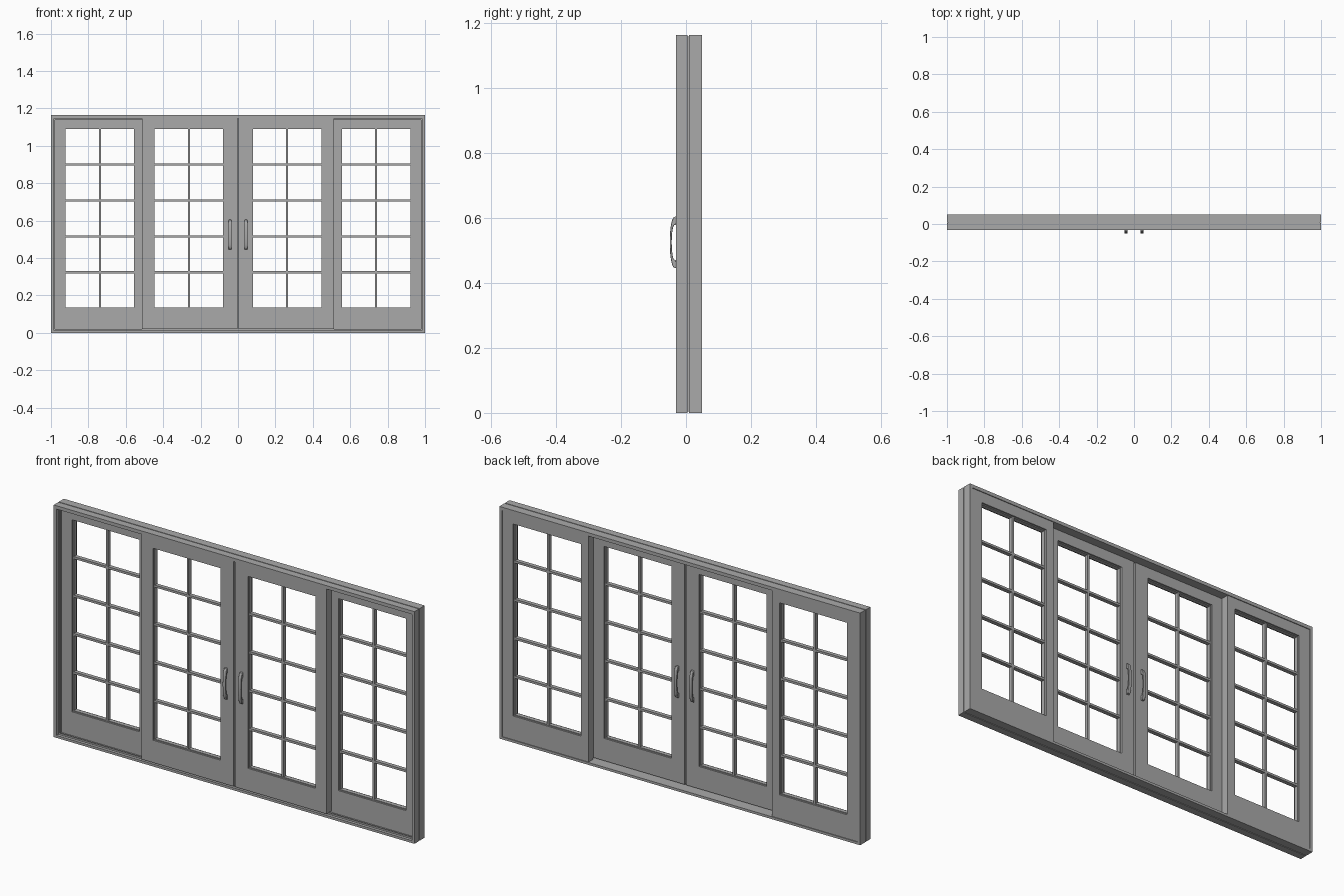
import bpy, bmesh, math

cube = bpy.data.objects.get("Cube")
if cube:
    bpy.data.objects.remove(cube, do_unlink=True)


def material(name, value):
    m = bpy.data.materials.new(name)
    m.use_nodes = True
    col = (value, value, value, 1)
    m.diffuse_color = col
    m.node_tree.nodes["Principled BSDF"].inputs["Base Color"].default_value = col
    return m


GREY = material("mid grey", 0.4)


def finish(name, bm):
    bmesh.ops.recalc_face_normals(bm, faces=bm.faces[:])
    me = bpy.data.meshes.new(name)
    bm.to_mesh(me)
    bm.free()
    me.materials.append(GREY)
    ob = bpy.data.objects.new(name, me)
    bpy.context.collection.objects.link(ob)
    return ob


def add_box(bm, x0, x1, y0, y1, z0, z1):
    res = bmesh.ops.create_cube(bm, size=1)
    for v in res["verts"]:
        v.co = ((x0 + x1) / 2 + v.co.x * (x1 - x0),
                (y0 + y1) / 2 + v.co.y * (y1 - y0),
                (z0 + z1) / 2 + v.co.z * (z1 - z0))


def add_ring(bm, outer, inner, y0, y1):
    """Rectangular frame; outer and inner are (x0, x1, z0, z1)."""
    loops = []
    for (x0, x1, z0, z1), y in ((outer, y0), (inner, y0), (inner, y1), (outer, y1)):
        corners = ((x0, z0), (x1, z0), (x1, z1), (x0, z1))
        loops.append([bm.verts.new((x, y, z)) for x, z in corners])
    for i in range(4):
        a, b = loops[i], loops[(i + 1) % 4]
        for j in range(4):
            k = (j + 1) % 4
            bm.faces.new((a[j], a[k], b[k], b[j]))


def box(name, *dims):
    bm = bmesh.new()
    add_box(bm, *dims)
    return finish(name, bm)


def ring(name, *args):
    bm = bmesh.new()
    add_ring(bm, *args)
    return finish(name, bm)


# Outer frame: front and back halves with a shallow groove between them
TOP = 1.163
INNER = (-0.985, 0.985, 0.012, 1.146)
ring("frame_front", (-1, 1, 0, TOP), INNER, -0.031, 0.005)
ring("frame_back", (-1, 1, 0, TOP), INNER, 0.009, 0.05)
ring("frame_core", (-0.995, 0.995, 0.005, TOP - 0.005), INNER, 0.004, 0.010)

# Door leaf opening heights
Z_LOW, Z_HIGH = 0.131, 1.093
ROWS = 5


def leaf(name, x0, x1, o0, o1, z0, z1, y0, y1):
    """Door leaf with glazing beads and a 2 x 5 grid of bars."""
    opening = (o0, o1, Z_LOW, Z_HIGH)
    ring(name + "_panel", (x0, x1, z0, z1), opening, y0, y1)
    b = 0.004
    ring(name + "_bead", opening, (o0 + b, o1 - b, Z_LOW + b, Z_HIGH - b),
         y0 + 0.008, y1 - 0.008)
    bm = bmesh.new()
    mid, ym, w, d = (o0 + o1) / 2, (y0 + y1) / 2, 0.0055, 0.010
    add_box(bm, mid - w, mid + w, ym - d, ym + d, Z_LOW, Z_HIGH)
    for i in range(1, ROWS):
        z = Z_LOW + (Z_HIGH - Z_LOW) * i / ROWS
        add_box(bm, o0, o1, ym - d, ym + d, z - w, z + w)
    finish(name + "_bars", bm)


def handle(name, x, y_base, out):
    """Arched pull, swept out from y_base along the sign of out."""
    zc, reach = 0.525, 0.0195
    n = 12
    outer, inner = [], []
    for i in range(n + 1):
        a = math.pi * i / n
        outer.append((reach * math.sin(a) ** 0.7, -0.08 * math.cos(a)))
        inner.append((0.0135 * math.sin(a) ** 0.6, -0.055 * math.cos(a)))
    bm = bmesh.new()
    w = 0.008
    sections = []
    for (ro, zo), (ri, zi) in zip(outer, inner):
        pts = ((-w, ro, zo), (w, ro, zo), (w, ri, zi), (-w, ri, zi))
        sections.append([bm.verts.new((x + px, y_base + out * r, zc + z))
                         for px, r, z in pts])
    for a, b in zip(sections, sections[1:]):
        for j in range(4):
            k = (j + 1) % 4
            bm.faces.new((a[j], a[k], b[k], b[j]))
    bm.faces.new(sections[0])
    bm.faces.new(sections[-1])
    ob = finish(name, bm)
    bev = ob.modifiers.new("soft_edges", "BEVEL")
    bev.width, bev.segments, bev.limit_method = 0.002, 2, "ANGLE"
    bev.angle_limit = math.radians(50)
    for p in ob.data.polygons:
        p.use_smooth = True
    bpy.ops.object.select_all(action="DESELECT")
    ob.select_set(True)
    bpy.context.view_layer.objects.active = ob
    bpy.ops.object.shade_smooth_by_angle(angle=math.radians(40))


SLIDE_Y = (-0.0305, 0.006)
FIXED_Y = (0.009, 0.046)

# Left and right leaves, handles and jamb tracks
for side, s in (("left", 1), ("right", -1)):
    def span(a, b):
        return tuple(sorted((s * a, s * b)))
    leaf(side + "_sliding_door", *span(0.004, 0.513), *span(0.076, 0.450),
         0.019, 1.147, *SLIDE_Y)
    leaf(side + "_fixed_door", *span(0.508, 0.986), *span(0.551, 0.926),
         0.012, 1.147, *FIXED_Y)
    handle(side + "_front_handle", s * 0.0425, SLIDE_Y[0], -1)
    handle(side + "_back_handle", s * 0.0425, SLIDE_Y[1], 1)
    box(side + "_jamb_track", *span(0.978, 0.986), -0.016, -0.010, 0.012, 1.146)
    # Interlock strip between sliding and fixed leaves
    box(side + "_interlock", *span(0.508, 0.513), 0.005, 0.010, 0.019, 1.146)

# Sill and head tracks, and the seal where the sliding doors meet
box("sill_track", -0.985, 0.985, -0.016, -0.010, 0.010, 0.020)
box("head_track", -0.985, 0.985, -0.016, -0.010, 1.138, 1.148)
box("centre_seal", -0.0045, 0.0045, -0.018, -0.004, 0.014, 1.146)
